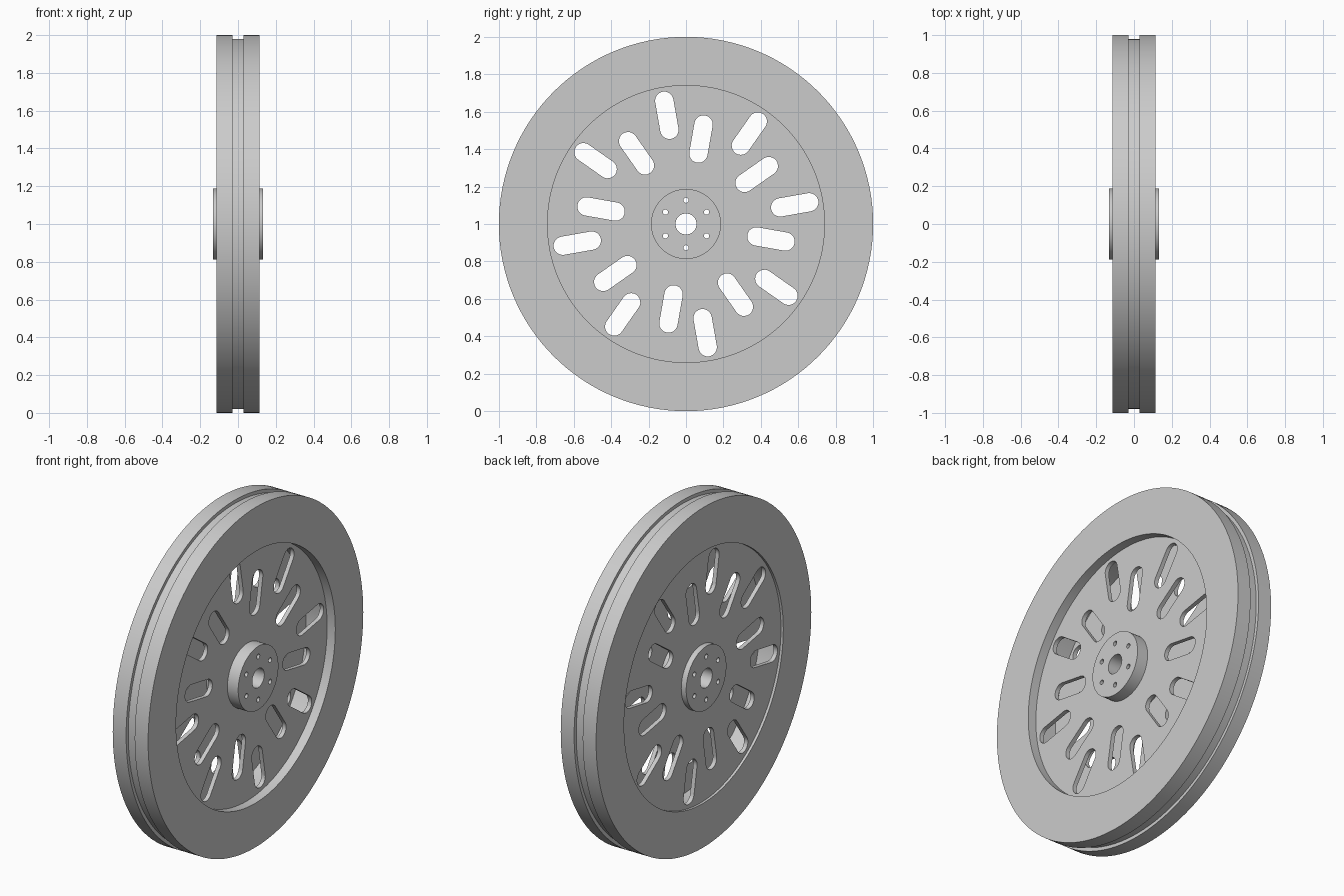
import bpy, bmesh
from math import sin, cos, pi, radians
from mathutils import Matrix, Vector

cube = bpy.data.objects.get("Cube")
if cube:
    bpy.data.objects.remove(cube, do_unlink=True)

metal = bpy.data.materials.new("grey_metal")
metal.use_nodes = True
grey = (0.6, 0.6, 0.6, 1)
metal.diffuse_color = grey
metal.node_tree.nodes["Principled BSDF"].inputs["Base Color"].default_value = grey

# Wheel axis is x; drawn outlines use (y, z) about the wheel centre
TO_WHEEL = Matrix(((0, 0, 1, 0), (1, 0, 0, 0), (0, 1, 0, 1), (0, 0, 0, 1)))


def finish(ob):
    bpy.ops.object.select_all(action="DESELECT")
    ob.select_set(True)
    bpy.context.view_layer.objects.active = ob
    bpy.ops.object.shade_smooth_by_angle(angle=radians(30))


def circle(radius, n, centre=(0, 0)):
    return [(centre[0] + radius * cos(2 * pi * i / n),
             centre[1] + radius * sin(2 * pi * i / n)) for i in range(n)]


def slot(angle, r_mid, length=0.256, width=0.098, n=12):
    """Rounded radial slot; angle is clockwise from the top."""
    out, across = Vector((sin(angle), cos(angle))), Vector((cos(angle), -sin(angle)))
    w, half = width / 2, (length - width) / 2
    points = []
    for end in (1, -1):
        for i in range(n + 1):
            a = pi * i / n
            points.append(out * (r_mid + end * (half + w * sin(a))) + across * (end * w * cos(a)))
    return points


def plate(name, outlines, x0, x1):
    """Flat plate from an outer outline and holes, between two x positions."""
    curve = bpy.data.curves.new(name, "CURVE")
    curve.dimensions, curve.fill_mode = "2D", "BOTH"
    curve.extrude = (x1 - x0) / 2
    for outline in outlines:
        spline = curve.splines.new("POLY")
        spline.points.add(len(outline) - 1)
        for p, (u, v) in zip(spline.points, outline):
            p.co = (u, v, 0, 1)
        spline.use_cyclic_u = True
    ob = bpy.data.objects.new(name, curve)
    bpy.context.collection.objects.link(ob)
    bpy.ops.object.select_all(action="DESELECT")
    ob.select_set(True)
    bpy.context.view_layer.objects.active = ob
    bpy.ops.object.convert(target="MESH")
    ob = bpy.context.view_layer.objects.active
    bm = bmesh.new()
    bm.from_mesh(ob.data)
    bmesh.ops.remove_doubles(bm, verts=bm.verts, dist=1e-5)
    bmesh.ops.transform(bm, verts=bm.verts,
                        matrix=Matrix.Translation(((x0 + x1) / 2, 0, 0)) @ TO_WHEEL)
    bmesh.ops.recalc_face_normals(bm, faces=bm.faces)
    bm.to_mesh(ob.data)
    bm.free()
    ob.data.materials.clear()
    ob.data.materials.append(metal)
    finish(ob)


# Rim: grooved section turned about the axle
half, groove, r_in, r_groove = 0.115, 0.028, 0.74, 0.98
section = [(-half, r_in), (-half, 1), (-groove, 1), (-groove, r_groove),
           (groove, r_groove), (groove, 1), (half, 1), (half, r_in)]
bm = bmesh.new()
ring = [bm.verts.new((x, 0, r + 1)) for x, r in section]
edges = [bm.edges.new((ring[i - 1], ring[i])) for i in range(len(ring))]
bmesh.ops.spin(bm, geom=ring + edges, cent=(0, 0, 1), axis=(1, 0, 0),
               angle=2 * pi, steps=128, use_merge=True)
bmesh.ops.remove_doubles(bm, verts=bm.verts, dist=1e-5)
bmesh.ops.recalc_face_normals(bm, faces=bm.faces)
mesh = bpy.data.meshes.new("rim")
bm.to_mesh(mesh)
bm.free()
mesh.materials.append(metal)
rim = bpy.data.objects.new("rim", mesh)
bpy.context.collection.objects.link(rim)
finish(rim)

# Two thin slotted webs with a hollow between them
slots = []
for k in range(8):
    slots.append(slot(radians(45 * k - 10), 0.59))
    slots.append(slot(radians(45 * k + 10), 0.461))
web = [circle(0.742, 128), circle(0.18, 64)] + slots
plate("left_web", web, 0.037, 0.062)
plate("right_web", web, -0.1, -0.075)

# Hub with axle bore and six bolt holes
bolts = [circle(0.014, 16, (0.127 * sin(k * pi / 3), 0.127 * cos(k * pi / 3))) for k in range(6)]
plate("hub", [circle(0.187, 64), circle(0.056, 32)] + bolts, -0.132, 0.132)
